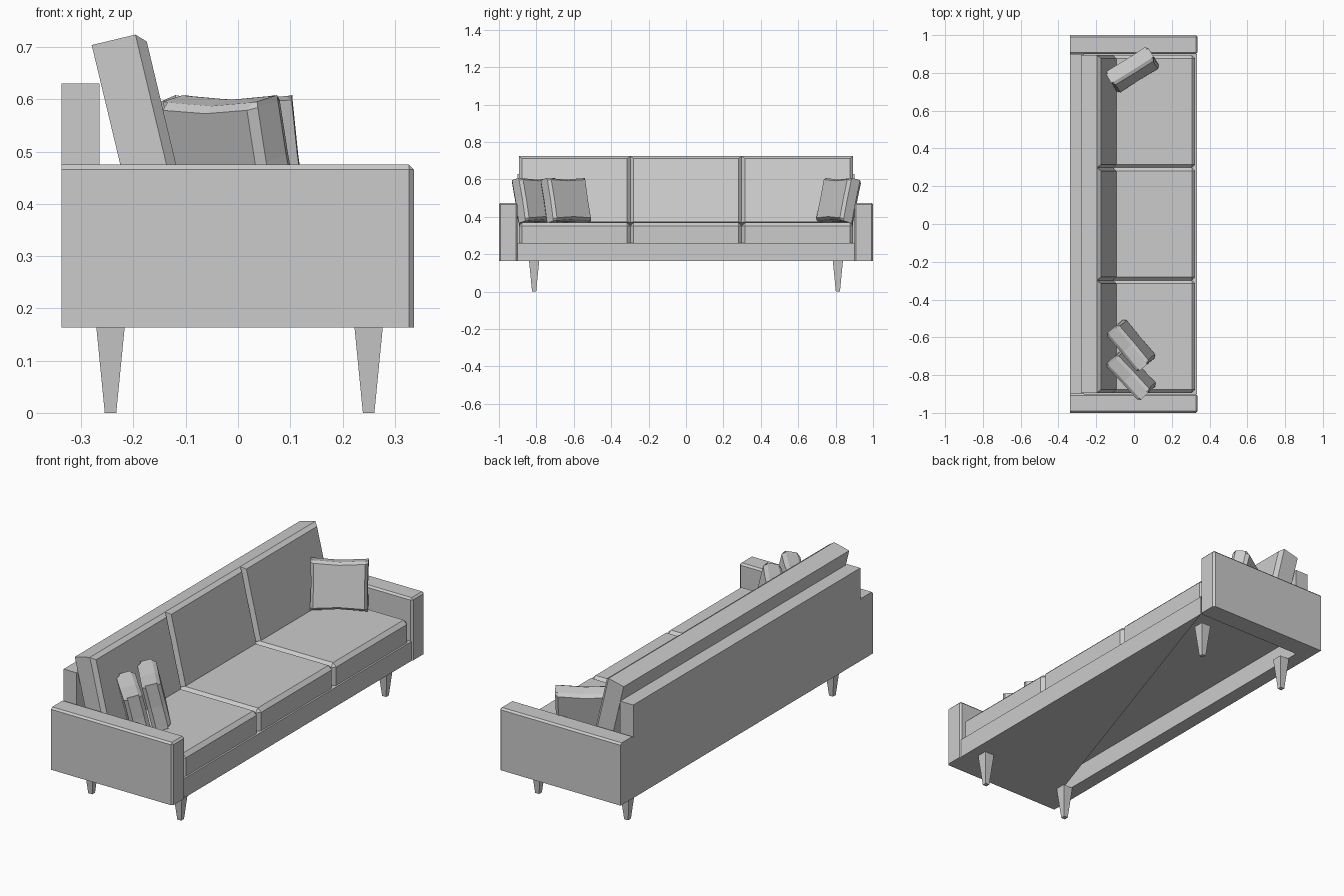
import bpy, bmesh, math
from mathutils import Matrix, Vector

if "Cube" in bpy.data.objects:
    bpy.data.objects.remove(bpy.data.objects["Cube"])


def finish(bm, name):
    bmesh.ops.recalc_face_normals(bm, faces=bm.faces)
    me = bpy.data.meshes.new(name)
    bm.to_mesh(me)
    bm.free()
    ob = bpy.data.objects.new(name, me)
    bpy.context.collection.objects.link(ob)
    return ob


def box(name, lo, hi, bevel=0.0, pick=None):
    """Box between two corners; edges whose midpoint passes pick() are chamfered."""
    lo, hi = Vector(lo), Vector(hi)
    bm = bmesh.new()
    bmesh.ops.create_cube(bm, size=1)
    for v in bm.verts:
        v.co = Vector((lo[i] + (v.co[i] + 0.5) * (hi[i] - lo[i]) for i in range(3)))
    if bevel:
        mid = (lo + hi) / 2
        edges = [e for e in bm.edges
                 if pick((e.verts[0].co + e.verts[1].co) / 2 - mid)]
        bmesh.ops.bevel(bm, geom=edges, offset=bevel, segments=1, affect='EDGES')
    return finish(bm, name)


E = 1e-4
BOTTOM = 0.163


def arm_edges(m):
    # top long edges, top front edge and front uprights
    return (m.z > E and abs(m.y) > E) or (m.x > E and m.z > -E)


def seat_edges(m):
    # all top edges and front uprights
    return m.z > E or (m.x > E and abs(m.y) > E and abs(m.z) < E)


# Base: thin shell, its underside only half covered by a triangular panel
bm = bmesh.new()
XB, XF, YS, ZT = -0.265, 0.333, 0.9, 0.26
fl, fr, bl, br = [(bm.verts.new((x, y, BOTTOM)), bm.verts.new((x, y, ZT)))
                  for x in (XF, XB) for y in (-YS, YS)]
bm.faces.new((fl[0], fr[0], fr[1], fl[1]))
bm.faces.new((fl[1], fr[1], br[1], bl[1]))
bm.faces.new((fl[0], bl[0], fr[0]))
bm.verts.remove(br[0])
finish(bm, "base")

# Back panel and arms
box("back_panel", (-0.3375, -0.9, BOTTOM), (-0.265, 0.9, 0.63))
for side, y0, y1 in (("left", -1.0, -0.9), ("right", 0.9, 1.0)):
    box(side + "_arm", (-0.3375, y0, BOTTOM), (0.3365, y1, 0.475), 0.009, arm_edges)

# Seat and back cushions, three of each
lean = math.atan2(0.055, 0.23)
for i in range(3):
    y0 = -0.894 + i * 0.596
    y1 = y0 + 0.596
    box(f"seat_cushion_{i + 1}", (-0.265, y0, ZT), (0.324, y1, 0.37), 0.018, seat_edges)
    back = box(f"back_cushion_{i + 1}", (0, y0, -0.365), (0.104, y1, 0), 0.018,
               lambda m: m.x > E and m.z > -E)
    back.data.transform(Matrix.Translation((-0.28, 0, 0.704)) @ Matrix.Rotation(-lean, 4, 'Y'))

# Square tapered legs
for x, xn in ((-0.244, "back"), (0.25, "front")):
    for y, yn in ((-0.812, "left"), (0.812, "right")):
        bm = bmesh.new()
        bmesh.ops.create_cone(bm, cap_ends=True, segments=4, radius1=0.011 * math.sqrt(2),
                              radius2=0.027 * math.sqrt(2), depth=BOTTOM,
                              matrix=Matrix.Translation((x, y, BOTTOM / 2))
                              @ Matrix.Rotation(math.pi / 4, 4, 'Z'))
        finish(bm, f"{xn}_{yn}_leg")


def pillow(name, centre, angle, tilt, facing):
    """Square pillow with pinched top and a thinner rim, leaning backwards."""
    steps = (-1, -0.9, 0, 0.9, 1)
    half_w, half_h, n = 0.132, 0.118, 5
    bm = bmesh.new()
    sheets = []
    for s in (-1, 1):
        sheet = []
        for v in steps:
            for u in steps:
                rim = max(abs(u), abs(v)) == 1
                t = 0.027 if rim else 0.044
                px = u * (half_w - 0.003 * (1 - v * v))
                pz = v * (half_h - 0.009 * (1 - u * u))
                sheet.append(bm.verts.new((px, s * t, pz)))
        for r in range(n - 1):
            for c in range(n - 1):
                k = r * n + c
                bm.faces.new((sheet[k], sheet[k + 1], sheet[k + n + 1], sheet[k + n]))
        sheets.append(sheet)
    # close the rim
    ring = ([c for c in range(n)] + [r * n + n - 1 for r in range(1, n)]
            + [n * n - 1 - c for c in range(1, n)] + [r * n for r in range(n - 2, 0, -1)])
    a, b = sheets
    for k, j in zip(ring, ring[1:] + ring[:1]):
        bm.faces.new((a[k], a[j], b[j], b[k]))
    ob = finish(bm, name)
    ob.data.transform(Matrix.Translation(centre)
                      @ Matrix.Rotation(math.radians(angle), 4, 'Z')
                      @ Matrix.Rotation(math.radians(tilt) * facing, 4, 'X'))


# Loose pillows
pillow("right_pillow", (-0.008, 0.816, 0.487), 32, 13, -1)
pillow("left_inner_pillow", (-0.015, -0.642, 0.487), -50, 13, 1)
pillow("left_outer_pillow", (-0.015, -0.798, 0.487), -47, 13, 1)
